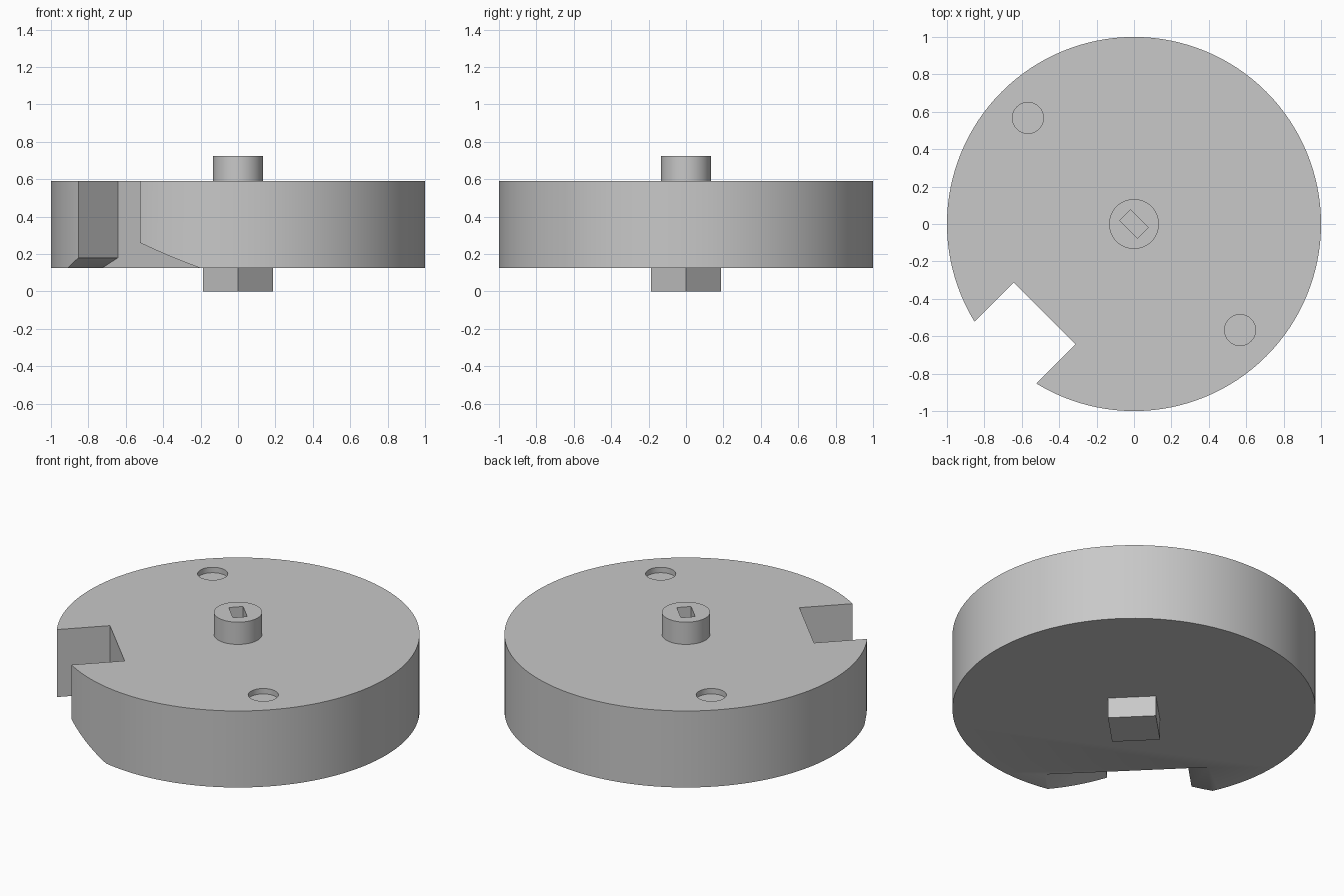
import bpy, bmesh, math
from mathutils import Matrix

if "Cube" in bpy.data.objects:
    bpy.data.objects.remove(bpy.data.objects["Cube"])

grey = bpy.data.materials.new("grey plastic")
grey.diffuse_color = (0.58, 0.58, 0.58, 1)
grey.use_nodes = True
grey.node_tree.nodes["Principled BSDF"].inputs["Base Color"].default_value = grey.diffuse_color


def finish(name, bm, cutter=False):
    bmesh.ops.recalc_face_normals(bm, faces=bm.faces)
    me = bpy.data.meshes.new(name)
    bm.to_mesh(me)
    bm.free()
    me.materials.append(grey)
    ob = bpy.data.objects.new(name, me)
    bpy.context.collection.objects.link(ob)
    ob.hide_render = cutter
    ob.hide_viewport = cutter
    return ob


def cylinder(name, r, z0, z1, x=0, y=0, n=96, cutter=False):
    bm = bmesh.new()
    bmesh.ops.create_cone(bm, cap_ends=True, segments=n, radius1=r, radius2=r, depth=z1 - z0,
                          matrix=Matrix.Translation((x, y, (z0 + z1) / 2)))
    return finish(name, bm, cutter)


def block(name, length, width, z0, z1, cutter=False):
    # box turned 45 degrees, its length running along (1, -1)
    bm = bmesh.new()
    bmesh.ops.create_cube(bm, size=1, matrix=Matrix.Translation((0, 0, (z0 + z1) / 2))
                          @ Matrix.Rotation(-math.pi / 4, 4, 'Z')
                          @ Matrix.Diagonal((length, width, z1 - z0, 1)))
    return finish(name, bm, cutter)


def cut(ob, tool):
    m = ob.modifiers.new(tool.name, 'BOOLEAN')
    m.operation = 'DIFFERENCE'
    m.solver = 'EXACT'
    m.object = tool


def smooth(ob):
    bpy.ops.object.select_all(action='DESELECT')
    ob.select_set(True)
    bpy.context.view_layer.objects.active = ob
    for m in list(ob.modifiers):
        bpy.ops.object.modifier_apply(modifier=m.name)
    bpy.ops.object.shade_smooth_by_angle(angle=math.radians(30))


# Dial body with a rim notch, flared at its lower edges
disc = cylinder("dial_disc", 1.0, 0.125, 0.59, n=128)
profile = [(-0.408, 0.1), (-0.233, 0.18), (-0.233, 0.7),
           (0.233, 0.7), (0.233, 0.26), (0.609, 0.1)]
q = math.sqrt(0.5)
bm = bmesh.new()
ends = [[bm.verts.new(((s - d) * q, (-s - d) * q, z)) for s, z in profile] for d in (0.675, 1.3)]
for ring in ends:
    bm.faces.new(ring)
for i in range(len(profile)):
    j = (i + 1) % len(profile)
    bm.faces.new((ends[0][i], ends[0][j], ends[1][j], ends[1][i]))
cut(disc, finish("notch_cutter", bm, True))

# Two shallow round recesses
for side in (-1, 1):
    cut(disc, cylinder("recess_cutter", 0.083, 0.557, 0.65, 0.567 * side, -0.567 * side, 48, True))
smooth(disc)

# Centre hub with a rectangular socket
hub = cylinder("centre_hub", 0.133, 0.59, 0.725, n=64)
cut(hub, block("socket_cutter", 0.133, 0.08, 0.6, 0.8, True))
smooth(hub)

# Square drive peg underneath
block("square_peg", 0.265, 0.265, 0, 0.125)
